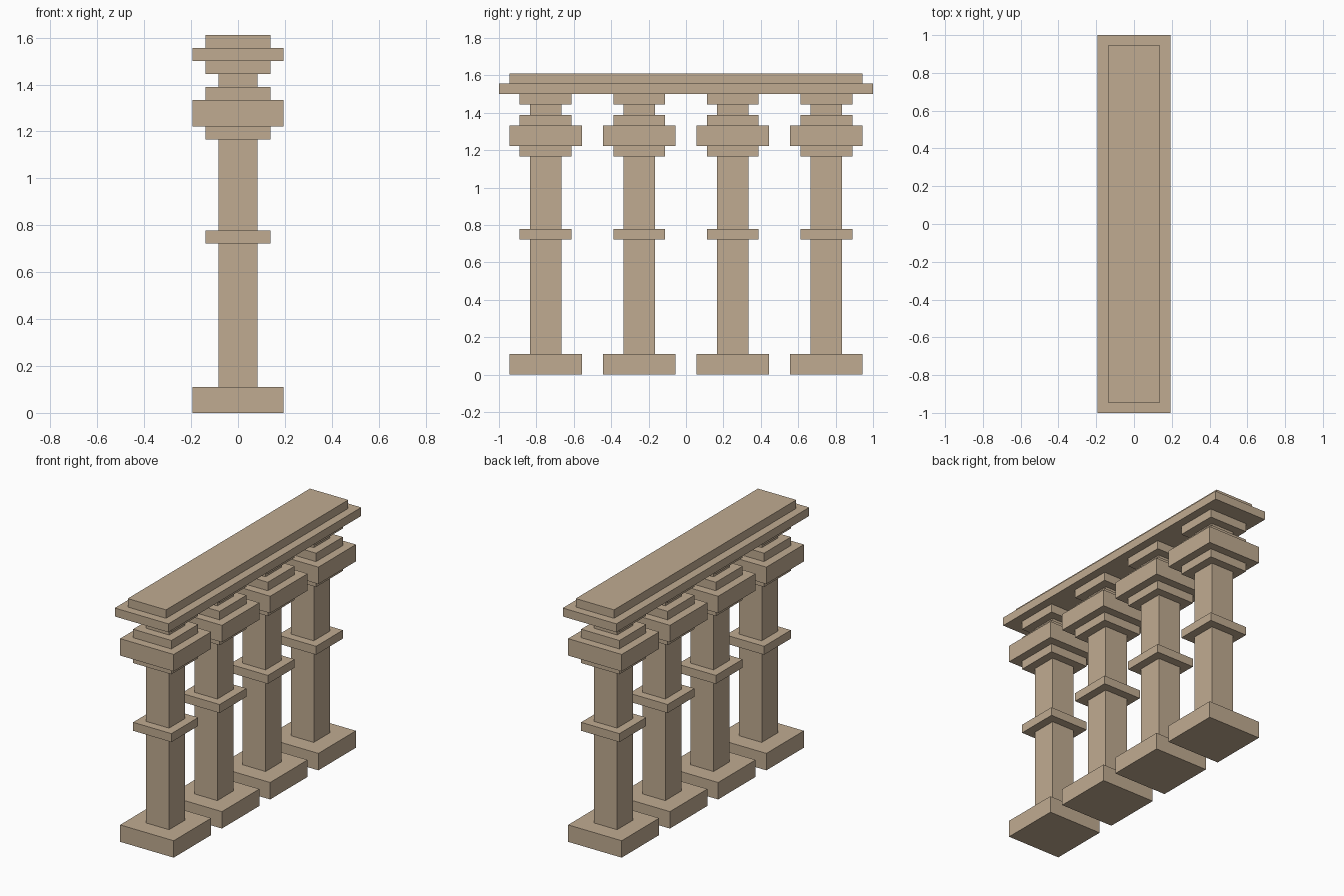
import bpy
import bmesh

cube = bpy.data.objects.get("Cube")
if cube:
    bpy.data.objects.remove(cube, do_unlink=True)

UNIT = 1 / 18          # height of one thin slab
WIDE, MID, SLIM = 3.5 * UNIT, 2.5 * UNIT, 1.5 * UNIT   # half widths

stone = bpy.data.materials.new("sandstone")
stone.use_nodes = True
colour = (0.53, 0.41, 0.285, 1)
stone.diffuse_color = colour
stone.node_tree.nodes["Principled BSDF"].inputs["Base Color"].default_value = colour


def stepped_block(name, steps, y=0, extra=0):
    """Closed rectangular solid from (half width, bottom, top) steps, in units of height."""
    bm = bmesh.new()
    rings = []
    for half, bottom, top in steps:
        for z in (bottom, top):
            rings.append([bm.verts.new((sx * half, sy * (half + extra), z * UNIT))
                          for sx, sy in ((-1, -1), (1, -1), (1, 1), (-1, 1))])
    for low, high in zip(rings, rings[1:]):
        for i in range(4):
            j = (i + 1) % 4
            bm.faces.new((low[i], low[j], high[j], high[i]))
    bm.faces.new(rings[0][::-1])
    bm.faces.new(rings[-1])
    bmesh.ops.recalc_face_normals(bm, faces=bm.faces)
    mesh = bpy.data.meshes.new(name)
    bm.to_mesh(mesh)
    bm.free()
    mesh.materials.append(stone)
    obj = bpy.data.objects.new(name, mesh)
    obj.location.y = y
    bpy.context.collection.objects.link(obj)
    return obj


# Columns: base, shaft, middle collar, shaft, three-step capital, neck, top pad
column_steps = [
    (WIDE, 0, 2), (SLIM, 2, 13), (MID, 13, 14), (SLIM, 14, 21),
    (MID, 21, 22), (WIDE, 22, 24), (MID, 24, 25), (SLIM, 25, 26), (MID, 26, 27),
]
for n in range(4):
    stepped_block(f"column_{n + 1}", column_steps, y=-0.75 + 0.5 * n)

# Lintel with a narrower slab on top
stepped_block("lintel", [(WIDE, 27, 28), (MID, 28, 29)], extra=1 - WIDE)
